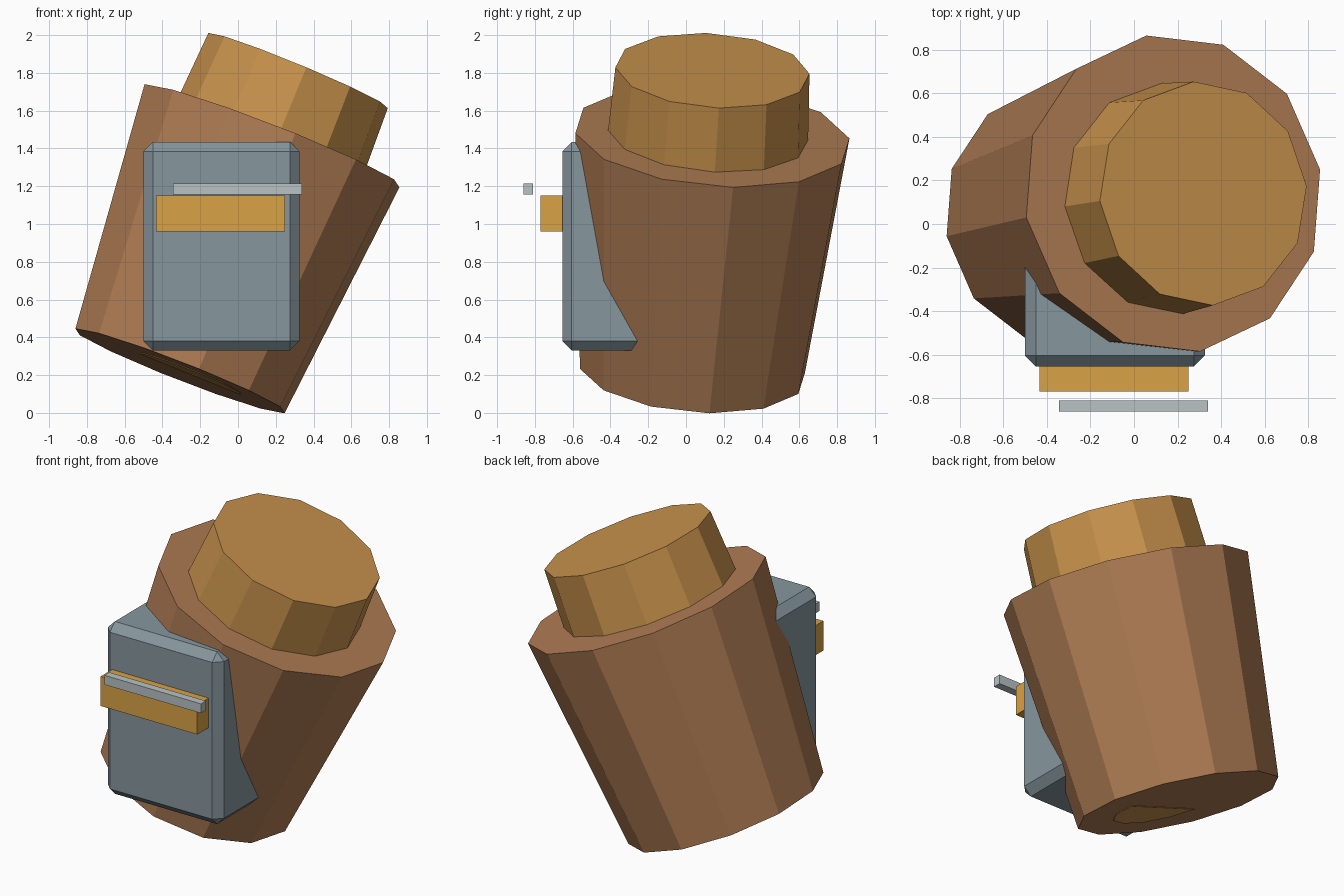
import bpy, bmesh, math
from mathutils import Vector

if "Cube" in bpy.data.objects:
    bpy.data.objects.remove(bpy.data.objects["Cube"])


def material(name, rgb):
    m = bpy.data.materials.new(name)
    lin = [(c / 255 / 12.92 if c < 11 else ((c / 255 + 0.055) / 1.055) ** 2.4) for c in rgb]
    m.diffuse_color = (*lin, 1)
    m.use_nodes = True
    m.node_tree.nodes["Principled BSDF"].inputs["Base Color"].default_value = m.diffuse_color
    return m


BROWN = material("clay_brown", (176, 125, 84))
OCHRE = material("ochre", (200, 146, 76))
SLATE = material("slate_grey", (134, 150, 157))
YELLOW = material("amber", (216, 162, 70))
SILVER = material("light_grey", (184, 194, 196))


def finish(name, bm, mat):
    bmesh.ops.recalc_face_normals(bm, faces=bm.faces)
    me = bpy.data.meshes.new(name)
    bm.to_mesh(me)
    bm.free()
    me.materials.append(mat)
    ob = bpy.data.objects.new(name, me)
    bpy.context.collection.objects.link(ob)
    return ob


def frustum(name, base, top, r0, r1, side, mat, angles=range(0, 360, 30)):
    """Tilted prism between two centres; side points to the first corner."""
    base, top = Vector(base), Vector(top)
    axis = (top - base).normalized()
    u = Vector(side)
    u = (u - axis * u.dot(axis)).normalized()
    v = axis.cross(u)
    bm = bmesh.new()
    rings = []
    for c, r in ((base, r0), (top, r1)):
        rings.append([bm.verts.new(c + r * (math.cos(math.radians(a)) * u + math.sin(math.radians(a)) * v))
                      for a in angles])
    lo, hi = rings
    n = len(lo)
    for i in range(n):
        j = (i + 1) % n
        bm.faces.new((lo[i], lo[j], hi[j], hi[i]))
    bm.faces.new(lo[::-1])
    bm.faces.new(hi)
    return finish(name, bm, mat)


def box(name, lo, hi, mat, bevel=0):
    bm = bmesh.new()
    bmesh.ops.create_cube(bm, size=1)
    for v in bm.verts:
        v.co = [(a + b) / 2 + c * (b - a) for a, b, c in zip(lo, hi, v.co)]
    if bevel:
        bmesh.ops.bevel(bm, geom=bm.edges[:], offset=bevel, segments=1, affect='EDGES')
    return finish(name, bm, mat)


# Leaning twelve-sided body
FOOT = Vector((-0.307, 0.034, 0.222))
RIM = Vector((0.18, 0.14, 1.467))
frustum("body", FOOT, RIM, 0.604, 0.736, (0.675, 0.11, -0.27), BROWN)

# Plug standing out of the rim
frustum("plug", (0.143, 0.111, 1.39), (0.318, 0.14, 1.8125), 0.536, 0.516, (0.48, 0.035, -0.1875), OCHRE)

# Sliver of the core showing on the underside
down = (FOOT - RIM).normalized()
spot = FOOT + Vector((0.05, -0.08, -0.01))
spot -= down * (spot - FOOT).dot(down)
frustum("core_base", spot + down * 0.004, spot - down * 0.004, 0.3, 0.3, (0.675, 0.11, -0.27),
        OCHRE, range(180, 361, 30))

# Front panel with chamfered edges
box("panel", (-0.50, -0.655, 0.33), (0.325, -0.1, 1.435), SLATE, 0.05)

# Bar on the panel and the loose strip before it
box("panel_bar", (-0.435, -0.77, 0.96), (0.25, -0.64, 1.15), YELLOW)
box("strip", (-0.345, -0.86, 1.155), (0.34, -0.81, 1.215), SILVER)
